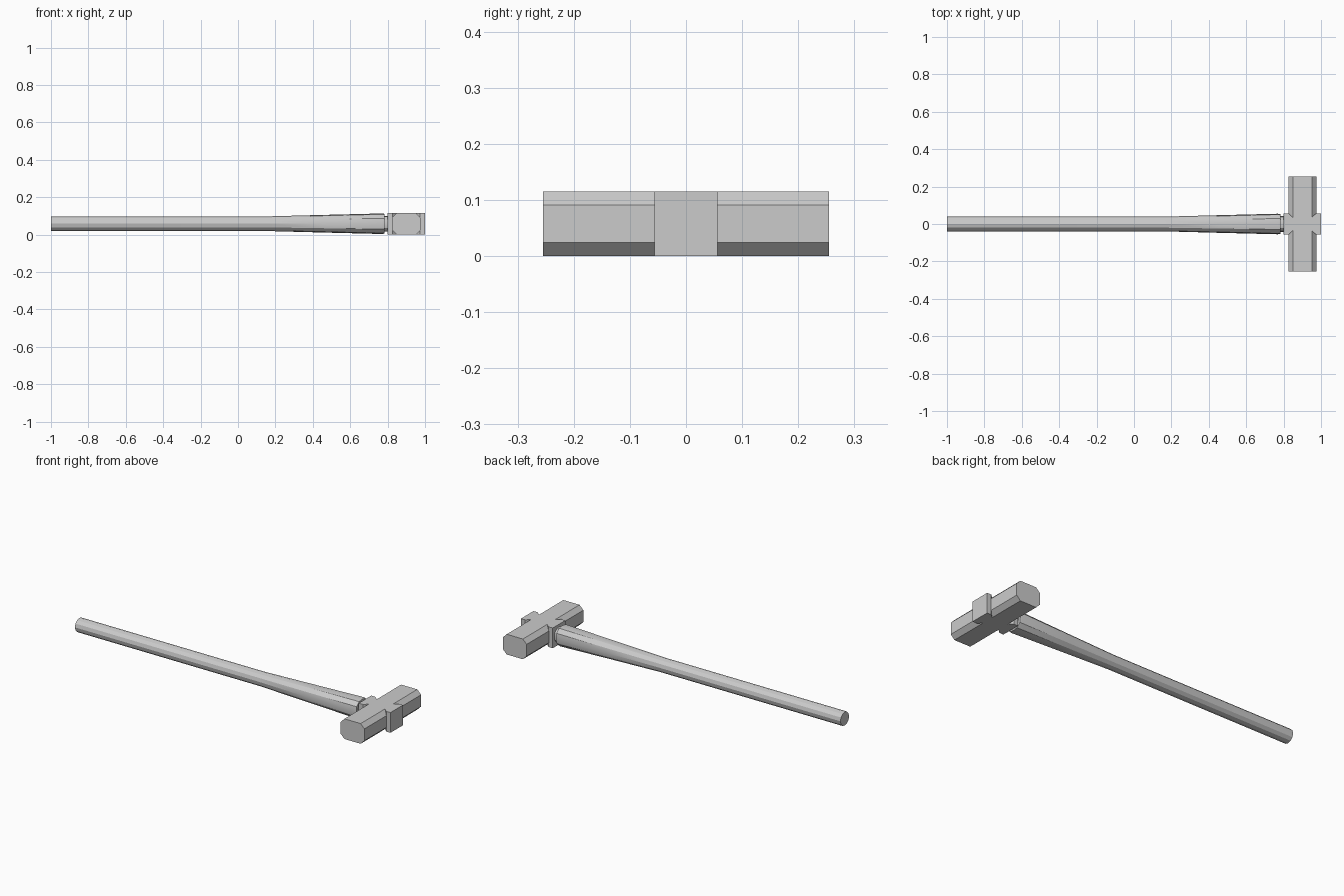
import bpy, bmesh, math

if "Cube" in bpy.data.objects:
    bpy.data.objects.remove(bpy.data.objects["Cube"])

ZC = 0.0575   # centre height of the head
CX = 0.90     # centre of the head along the handle


def make_object(name, bm):
    bmesh.ops.recalc_face_normals(bm, faces=bm.faces)
    mesh = bpy.data.meshes.new(name)
    bm.to_mesh(mesh)
    bm.free()
    obj = bpy.data.objects.new(name, mesh)
    bpy.context.collection.objects.link(obj)
    return obj


def loft(name, rings):
    bm = bmesh.new()
    loops = [[bm.verts.new(p) for p in ring] for ring in rings]
    n = len(loops[0])
    for a, b in zip(loops, loops[1:]):
        for i in range(n):
            j = (i + 1) % n
            bm.faces.new((a[i], a[j], b[j], b[i]))
    bm.faces.new(loops[0])
    bm.faces.new(loops[-1])
    return make_object(name, bm)


# hammer head: chamfered bar
hx, hz, c = 0.075, 0.0575, 0.024
outline = [(hx, hz - c), (hx - c, hz), (c - hx, hz), (-hx, hz - c),
           (-hx, c - hz), (c - hx, -hz), (hx - c, -hz), (hx, c - hz)]
loft("hammer_head", [[(CX + x, y, ZC + z) for x, z in outline]
                     for y in (-0.255, 0.255)])

# eye block through the head, with its corners notched where the chamfers run out
bm = bmesh.new()
bmesh.ops.create_cube(bm, size=1)
for v in bm.verts:
    v.co = (CX + v.co.x * 0.2, v.co.y * 0.113, ZC + v.co.z * 0.115)
eye = make_object("eye_block", bm)
bm = bmesh.new()
for sx in (-1, 1):
    for sy in (-1, 1):
        for sz in (-1, 1):
            pts = [(0.049, 0.034, 0.0585), (0.075, 0.0575, 0.0335),
                   (0.075, 0.0575, 0.0585), (0.049, 0.0575, 0.0585)]
            t = [bm.verts.new((CX + sx * x, sy * y, ZC + sz * z)) for x, y, z in pts]
            for f in ((0, 1, 2), (0, 2, 3), (0, 3, 1), (1, 3, 2)):
                bm.faces.new([t[i] for i in f])
cutter = make_object("notch_cutter", bm)
cutter.hide_render = True
cutter.hide_set(True)
cut = eye.modifiers.new("notches", 'BOOLEAN')
cut.operation = 'DIFFERENCE'
cut.object = cutter
cut.solver = 'EXACT'


# handle: round grip swelling to a squarish shoulder, then a short neck into the eye
def section(x, r, square):
    ring = []
    for i in range(12):
        a = i * math.tau / 12
        ca, sa = math.cos(a), math.sin(a)
        k = r * ((1 - square) + square / max(abs(ca), abs(sa)))
        ring.append((x, ca * k, ZC + 0.001 + sa * k))
    return ring


profile = [(-1.0, 0.039, 0.0), (0.15, 0.039, 0.0), (0.45, 0.047, 0.15),
           (0.77, 0.055, 0.4), (0.782, 0.053, 0.4), (0.784, 0.042, 0.2),
           (0.83, 0.042, 0.2)]
handle = loft("handle", [section(*p) for p in profile])
bpy.context.view_layer.objects.active = handle
handle.select_set(True)
bpy.ops.object.shade_smooth_by_angle(angle=math.radians(25))
